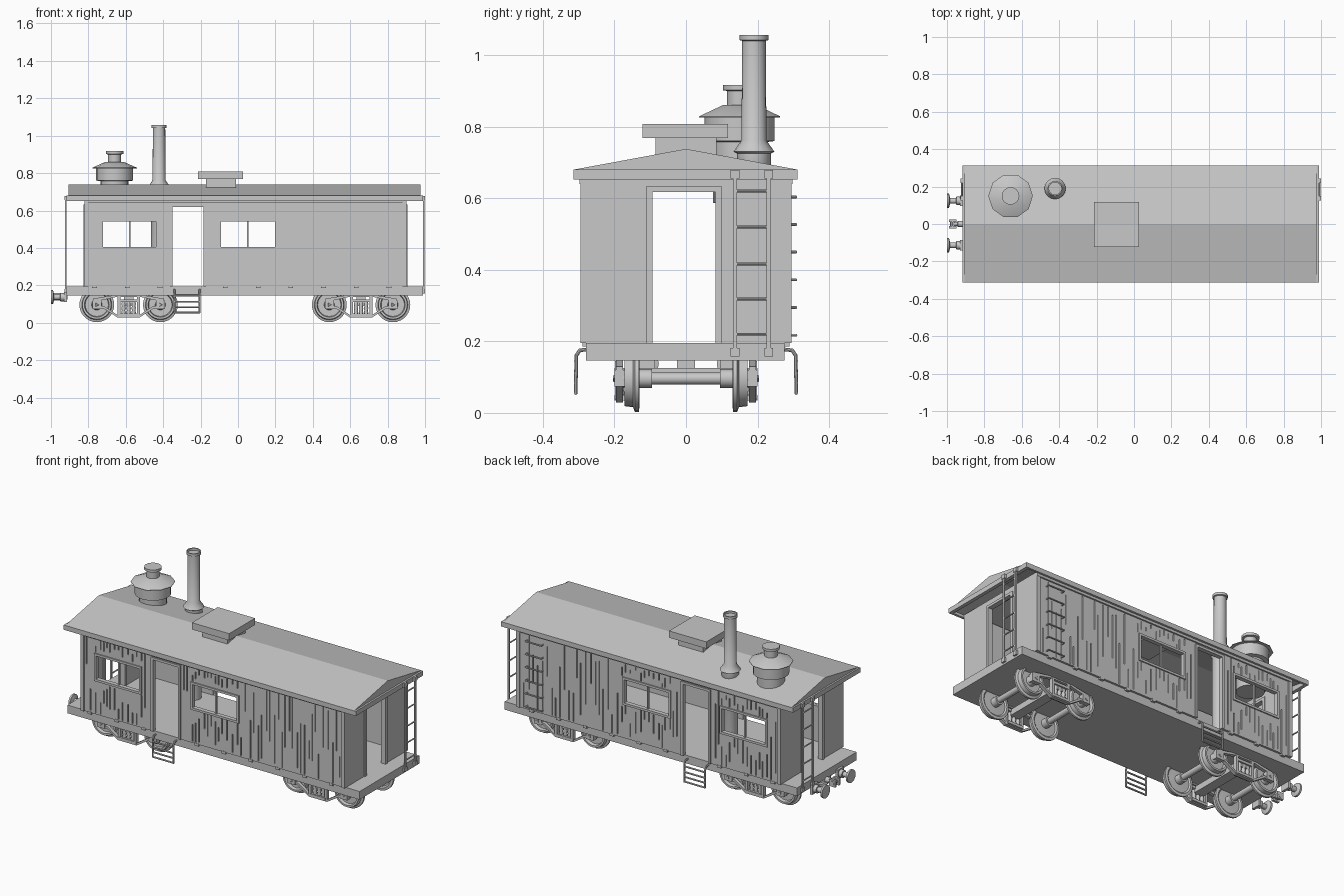
import bpy, bmesh, math, random
from mathutils import Vector, Matrix

random.seed(4)
grey = bpy.data.materials.new("plain_grey")
grey.diffuse_color = (0.58, 0.58, 0.58, 1)
parts = {}


def mesh(name):
    if name not in parts:
        parts[name] = bmesh.new()
    return parts[name]


def box(name, x0, x1, y0, y1, z0, z1):
    m = Matrix.Translation(((x0 + x1) / 2, (y0 + y1) / 2, (z0 + z1) / 2))
    m = m @ Matrix.Diagonal((abs(x1 - x0), abs(y1 - y0), abs(z1 - z0), 1))
    bmesh.ops.create_cube(mesh(name), size=1, matrix=m)


def lathe(name, profile, origin, direction=(0, 0, 1), segs=20):
    """Revolve (radius, height) pairs around an axis and cap the ends."""
    q = Vector((0, 0, 1)).rotation_difference(Vector(direction))
    bm, m = mesh(name), Matrix.Translation(origin) @ q.to_matrix().to_4x4()
    rings = []
    for r, h in profile:
        rings.append([bm.verts.new(m @ Vector((r * math.cos(a), r * math.sin(a), h)))
                      for a in (2 * math.pi * i / segs for i in range(segs))])
    for a, b in zip(rings, rings[1:]):
        for i in range(segs):
            j = (i + 1) % segs
            bm.faces.new((a[i], a[j], b[j], b[i]))
    bm.faces.new(rings[0][::-1])
    bm.faces.new(rings[-1])


def rod(name, points, r=0.005, segs=8):
    for a, b in zip(points, points[1:]):
        d = Vector(b) - Vector(a)
        lathe(name, [(r, -r * 0.4), (r, d.length + r * 0.4)], a, d, segs)


def prism(name, outline, place, depth):
    """Extrude an outline; place maps 2D points to 3D, depth is the offset."""
    bm = mesh(name)
    f = bm.faces.new([bm.verts.new(place(p)) for p in outline])
    g = bmesh.ops.extrude_face_region(bm, geom=[f])
    bmesh.ops.translate(bm, vec=depth, verts=[v for v in g["geom"] if isinstance(v, bmesh.types.BMVert)])


# Platform floor
box("floor", -0.917, 0.989, -0.28, 0.276, 0.147, 0.195)
X0, X1 = -0.82, 0.90
WINDOWS = [(-0.722, -0.438), (-0.092, 0.198)]
DOOR = (-0.35, -0.185)
END_DOOR = (-0.094, 0.082)
WZ0, WZ1, TOP, DOOR_TOP = 0.404, 0.543, 0.665, 0.618

for s, wall in ((-1, "front_wall"), (1, "back_wall")):
    yi, yo = s * 0.268, s * 0.288
    cut = wall + "_cutter"
    # Side wall with window and door openings
    box(wall, X0, X1, yi, yo, 0.195, TOP)
    box(cut, *DOOR, s * 0.25, s * 0.32, 0.18, DOOR_TOP)
    for a, b in WINDOWS:
        box(cut, a, b, s * 0.25, s * 0.32, WZ0, WZ1)
        # Window frames and mullions
        f = s * 0.295
        for p, q in ((a - 0.012, a + 0.001), (b - 0.001, b + 0.012)):
            box("window_frames", p, q, yo - s * 0.004, f, WZ0 - 0.012, WZ1 + 0.012)
        for u, v in ((WZ0 - 0.012, WZ0 + 0.001), (WZ1 - 0.001, WZ1 + 0.012)):
            box("window_frames", a, b, yo - s * 0.004, f, u, v)
        c = (a + b) / 2
        box("window_frames", c - 0.004, c + 0.004, yi + s * 0.004, yo - s * 0.006, WZ0, WZ1)
    # Grooves of random length between the planks
    x = X0 + 0.03
    while x < X1 - 0.03:
        spans = [(0.203, 0.634)]
        for a, b in WINDOWS:
            if a - 0.022 < x < b + 0.016:
                spans = [(0.203, WZ0 - 0.015), (WZ1 + 0.015, 0.634)]
        if DOOR[0] - 0.025 < x < DOOR[1] + 0.02:
            spans = []
        for lo, hi in spans:
            length = (hi - lo) * random.uniform(0.25, 0.75)
            z = random.choice((lo, hi - length, random.uniform(lo, hi - length)))
            box(cut, x, x + 0.0055, yo - s * 0.008, yo + s * 0.02, z, z + length)
        x += random.uniform(0.018, 0.036)
    # Side door frames
    for a in (DOOR[0] - 0.014, DOOR[1]):
        box("door_frames", a, a + 0.014, yo - s * 0.004, s * 0.294, 0.195, 0.632)
    box("door_frames", DOOR[0], DOOR[1], yo - s * 0.004, s * 0.294, DOOR_TOP, 0.632)
    # Corner posts and top rail
    for x in (X0, X1 - 0.018):
        box("corner_posts", x - 0.002, x + 0.02, s * 0.275, s * 0.295, 0.195, 0.64)
    box("top_rail", X0, X1, yo, s * 0.297, 0.64, TOP)
    # Sill brackets
    for i in range(10):
        x = -0.78 + i * 0.175
        if not DOOR[0] - 0.03 < x < DOOR[1]:
            box("sill_brackets", x, x + 0.025, s * 0.275, s * 0.29, 0.185, 0.2)
    # Hanging side steps
    for x in (-0.34, -0.205):
        rod("side_steps", [(x, s * 0.27, 0.178), (x, s * 0.297, 0.175), (x, s * 0.307, 0.16), (x, s * 0.308, 0.055)])
    for z in (0.055, 0.083, 0.112, 0.145):
        rod("side_steps", [(-0.34, s * 0.308, z), (-0.205, s * 0.308, z)])

# End walls around the doorways, with door frames
D0, D1 = END_DOOR
for x in (X0, X1 - 0.018):
    box("end_walls", x, x + 0.018, -0.27, D0 - 0.005, 0.195, TOP)
    box("end_walls", x, x + 0.018, D1 + 0.005, 0.27, 0.195, TOP)
    box("end_walls", x, x + 0.018, D0 - 0.005, D1 + 0.005, DOOR_TOP + 0.005, TOP)
    for y in (D0 - 0.018, D1):
        box("end_door_frames", x - 0.006, x + 0.024, y, y + 0.018, 0.195, 0.633)
    box("end_door_frames", x - 0.006, x + 0.024, D0, D1, DOOR_TOP, 0.633)

# Hollow low gable roof with side eaves, gable ends and end fascia boards
shell = [(-0.314, 0.652), (-0.314, 0.68), (0, 0.738), (0.312, 0.68), (0.312, 0.652),
         (0.30, 0.652), (0.30, 0.668), (0, 0.724), (-0.30, 0.668), (-0.30, 0.652)]
prism("roof", shell, lambda p: (-0.907, p[0], p[1]), (1.884, 0, 0))
gable = [(-0.30, 0.652), (0.30, 0.652), (0.30, 0.668), (0, 0.724), (-0.30, 0.668)]
for x in (-0.907, 0.967):
    prism("roof_gables", gable, lambda p: (x, p[0], p[1]), (0.01, 0, 0))
box("roof_fascia", -0.917, -0.907, -0.314, 0.312, 0.652, 0.68)
box("roof_fascia", 0.977, 0.988, -0.314, 0.312, 0.652, 0.68)

# Roof hatch
box("roof_hatch", -0.172, -0.01, -0.085, 0.085, 0.70, 0.768)
box("roof_hatch", -0.215, 0.028, -0.122, 0.118, 0.768, 0.808)

# Roof vent, its lower drum reaching into the cabin
lathe("roof_vent_drum", [(0.075, 0.587), (0.075, 0.757), (0.098, 0.76), (0.098, 0.83)], (-0.66, 0.15, 0), segs=20)
lathe("roof_vent_cap", [(0.119, 0.826), (0.119, 0.829), (0.05, 0.86)], (-0.66, 0.15, 0), segs=10)
lathe("roof_vent_top", [(0.035, 0.855), (0.035, 0.9), (0.047, 0.902), (0.047, 0.917)], (-0.66, 0.15, 0), segs=16)

# Chimney, with its pipe running down inside the cabin
lathe("chimney", [(0.043, 0.195), (0.043, 0.68), (0.047, 0.69), (0.047, 0.725), (0.057, 0.73), (0.035, 0.762),
                  (0.033, 1.04), (0.04, 1.042), (0.04, 1.057), (0.033, 1.057), (0.033, 1.045)],
      (-0.422, 0.19, 0), segs=16)

# End ladders
for x in (-0.922, 0.994):
    for y in (0.137, 0.231):
        box("end_ladders", x - 0.004, x + 0.004, y - 0.006, y + 0.006, 0.16, 0.675)
        for z in (0.157, 0.655):
            box("end_ladders", x - 0.006, x + 0.006, y - 0.012, y + 0.012, z, z + 0.024)
    for z in (0.22, 0.318, 0.416, 0.52, 0.62):
        rod("end_ladders", [(x, 0.137, z), (x, 0.231, z)], 0.004)

# Back wall grab rungs
for z in (0.217, 0.295, 0.372, 0.45, 0.527, 0.603):
    rod("grab_rungs", [(0.73, 0.284, z), (0.73, 0.307, z), (0.832, 0.307, z), (0.832, 0.284, z)], 0.004)

# Trucks: wheels, axles, side frames and springs
HZ = 0.096
for cx in (-0.585, 0.658):
    for wx in (cx - 0.17, cx + 0.17):
        lathe("axles", [(0.017, -0.12), (0.017, 0.12)], (wx, 0, HZ), (0, 1, 0), 14)
        for s in (-1, 1):
            lathe("wheels", [(0.026, 0.095), (0.026, 0.134), (0.07, 0.136), (0.078, 0.13), (0.093, 0.132),
                             (0.093, 0.143), (0.08, 0.148), (0.077, 0.172), (0.066, 0.172), (0.062, 0.153),
                             (0.028, 0.153), (0.024, 0.178)], (wx, 0, HZ), (0, s, 0), 28)
            box("journal_boxes", wx - 0.024, wx + 0.024, s * 0.172, s * 0.2, HZ - 0.022, HZ + 0.024)
            lathe("journal_boxes", [(0.012, 0), (0.009, 0.004)], (wx, s * 0.2, HZ), (0, s, 0), 3)
    box("bolsters", cx - 0.025, cx + 0.025, -0.025, 0.025, 0.11, 0.147)
    box("bolsters", cx - 0.03, cx + 0.03, -0.19, 0.19, 0.09, 0.125)
    for s in (-1, 1):
        arch = [(-0.19, 0.115), (-0.15, 0.115), (-0.06, 0.135), (0.06, 0.135), (0.15, 0.115), (0.19, 0.115),
                (0.19, 0.125), (0.06, 0.146), (-0.06, 0.146), (-0.19, 0.125)]
        sling = [(-0.19, 0.085), (-0.13, 0.085), (-0.055, 0.035), (0.055, 0.035), (0.13, 0.085), (0.19, 0.085),
                 (0.19, 0.073), (0.135, 0.073), (0.06, 0.025), (-0.06, 0.025), (-0.135, 0.073), (-0.19, 0.073)]
        for line in (arch, sling):
            prism("truck_frames", line, lambda p: (cx + p[0], s * 0.176, p[1] + 0.004), (0, s * 0.02, 0))
        for dx in (-0.052, 0.052):
            box("truck_frames", cx + dx - 0.008, cx + dx + 0.008, s * 0.176, s * 0.198, 0.035, 0.145)
        for z in (0.035, 0.11):
            box("truck_frames", cx - 0.05, cx + 0.05, s * 0.165, s * 0.2, z, z + 0.015)
        for dx in (-0.027, 0, 0.027):
            coil = [(0.012 if i % 2 else 0.009, 0.045 + 0.011 * i) for i in range(7)]
            lathe("springs", coil, (cx + dx, s * 0.183, 0), segs=10)

# Buffers and coupler at the left end
for y in (-0.114, 0.124):
    lathe("buffers", [(0.024, 0), (0.022, 0.035), (0.015, 0.036), (0.015, 0.068), (0.038, 0.074), (0.038, 0.085)],
          (-0.915, y, 0.137), (-1, 0, 0), 16)
    box("buffers", -0.93, -0.915, y - 0.028, y + 0.028, 0.11, 0.165)
lathe("coupler", [(0.016, 0), (0.016, 0.03), (0.01, 0.032), (0.01, 0.065)], (-0.912, 0, 0.14), (-1, 0, 0), 12)
rod("coupler", [(-0.97, -0.02, 0.14), (-0.97, 0.02, 0.14)], 0.013)
for y in (-0.017, 0.017):
    box("coupler", -0.99, -0.95, y - 0.007, y + 0.007, 0.12, 0.16)

# Turn the meshes into objects
SMOOTH = ("wheels", "axles", "chimney", "roof_vent_drum", "roof_vent_cap", "roof_vent_top", "buffers",
          "coupler", "side_steps", "end_ladders", "grab_rungs", "springs")
objects = {}
for name, bm in parts.items():
    bmesh.ops.recalc_face_normals(bm, faces=bm.faces)
    me = bpy.data.meshes.new(name)
    bm.to_mesh(me)
    bm.free()
    me.materials.append(grey)
    ob = objects[name] = bpy.data.objects.new(name, me)
    bpy.context.collection.objects.link(ob)
    if name in SMOOTH:
        bpy.ops.object.select_all(action="DESELECT")
        ob.select_set(True)
        bpy.context.view_layer.objects.active = ob
        bpy.ops.object.shade_smooth_by_angle(angle=math.radians(38))

# Cut the openings and plank grooves into the side walls
for wall in ("front_wall", "back_wall"):
    cutter = objects[wall + "_cutter"]
    cutter.hide_render = True
    mod = objects[wall].modifiers.new("openings", "BOOLEAN")
    mod.operation, mod.solver, mod.object = "DIFFERENCE", "EXACT", cutter
    bpy.context.view_layer.objects.active = objects[wall]
    bpy.ops.object.modifier_apply(modifier=mod.name)
    bpy.data.objects.remove(cutter)
